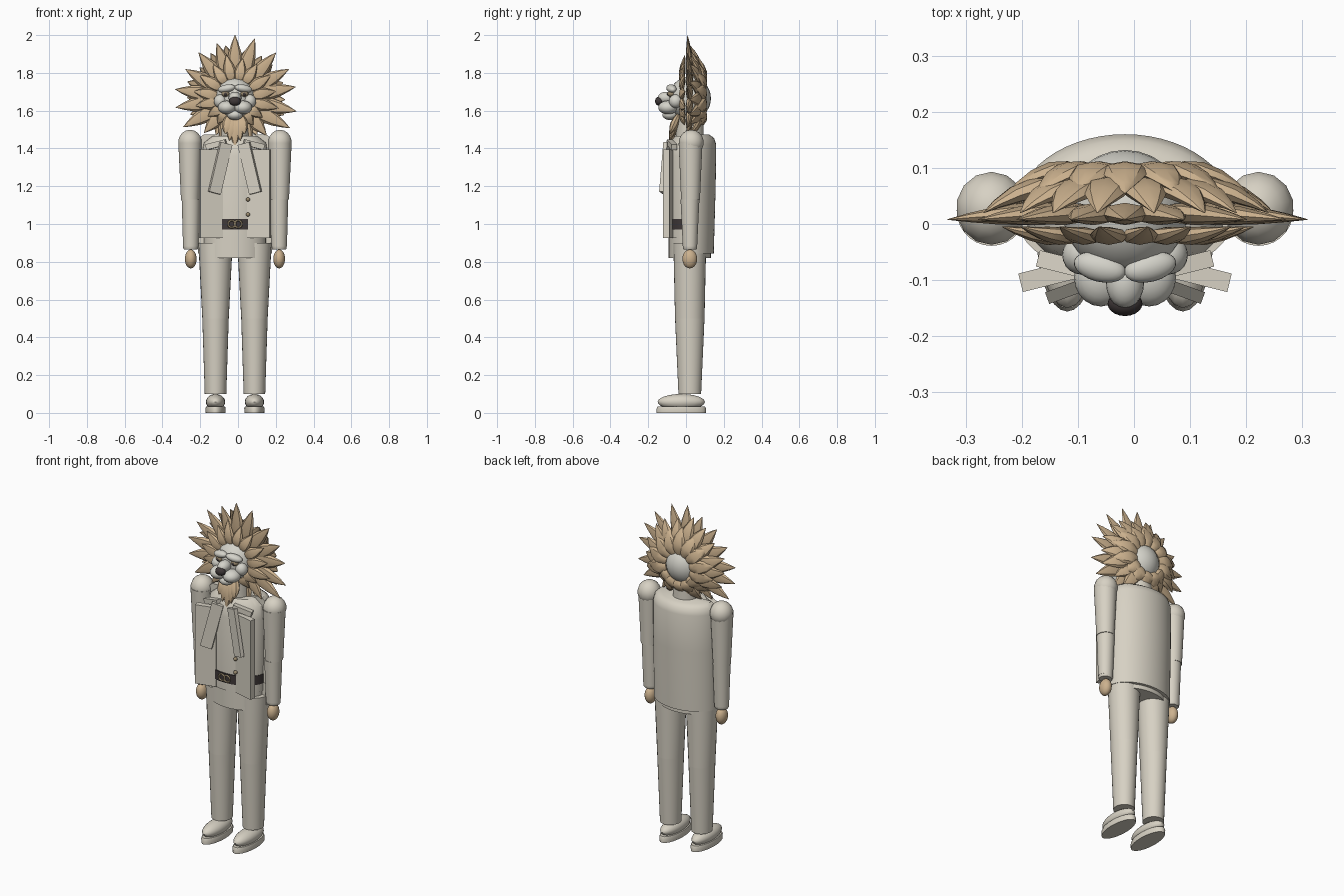
import bpy, bmesh, math, random
from mathutils import Matrix, Vector

random.seed(4)
if "Cube" in bpy.data.objects:
    bpy.data.objects.remove(bpy.data.objects["Cube"], do_unlink=True)

CX = -0.016          # middle line of the figure
MANE_Z = 1.665       # centre of the mane
SIDES = ((1, "left"), (-1, "right"))


def material(name, r, g, b):
    m = bpy.data.materials.new(name)
    m.use_nodes = True
    m.diffuse_color = (r, g, b, 1)
    m.node_tree.nodes["Principled BSDF"].inputs["Base Color"].default_value = (r, g, b, 1)
    return m


CLOTH = material("cream cloth", 0.68, 0.64, 0.55)
FUR = material("pale fur", 0.66, 0.65, 0.59)
TAN = material("tan mane", 0.60, 0.44, 0.27)
DARK = material("dark brown", 0.05, 0.04, 0.04)
BRASS = material("dull brass", 0.33, 0.26, 0.16)


def finish(name, bm, mat, angle=40):
    bmesh.ops.recalc_face_normals(bm, faces=bm.faces)
    me = bpy.data.meshes.new(name)
    bm.to_mesh(me)
    bm.free()
    me.materials.append(mat)
    ob = bpy.data.objects.new(name, me)
    bpy.context.collection.objects.link(ob)
    bpy.ops.object.select_all(action='DESELECT')
    ob.select_set(True)
    bpy.context.view_layer.objects.active = ob
    if angle:
        bpy.ops.object.shade_smooth_by_angle(angle=math.radians(angle))
    return ob


def ball(name, loc, size, mat, seg=20):
    bm = bmesh.new()
    bmesh.ops.create_uvsphere(bm, u_segments=seg, v_segments=seg // 2 + 2, radius=1,
                              matrix=Matrix.Translation(loc) @ Matrix.Diagonal((*size, 1)))
    return finish(name, bm, mat)


def box(name, loc, size, mat, turn=0, lean=0):
    bm = bmesh.new()
    m = (Matrix.Translation(loc) @ Matrix.Rotation(math.radians(turn), 4, 'Z')
         @ Matrix.Rotation(math.radians(lean), 4, 'Y') @ Matrix.Diagonal((*size, 1)))
    bmesh.ops.create_cube(bm, size=1, matrix=m)
    return finish(name, bm, mat, 0)


def skin(bm, rings):
    """Join matching rings of points and cap both ends."""
    vs = [[bm.verts.new(p) for p in ring] for ring in rings]
    n = len(vs[0])
    for a, b in zip(vs, vs[1:]):
        for i in range(n):
            bm.faces.new((a[i], a[(i + 1) % n], b[(i + 1) % n], b[i]))
    bm.faces.new(vs[0][::-1])
    bm.faces.new(vs[-1])


def tube(name, x, y, sections, mat, seg=28, arc=2 * math.pi):
    """Stack of elliptical (z, rx, ry) sections; arc = pi keeps the rear half."""
    steps = seg if arc > 6 else seg + 1
    rings = [[(x + rx * math.cos(arc * i / seg), y + ry * math.sin(arc * i / seg), z)
              for i in range(steps)] for z, rx, ry in sections]
    bm = bmesh.new()
    skin(bm, rings)
    return finish(name, bm, mat)


PETAL = ((0, 0.45), (0.2, 0.85), (0.42, 1), (0.65, 0.78), (0.85, 0.4), (1, 0.03))


def petal(bm, a, start, mid, end, width, thick):
    """Leaf-shaped lock along a curve of (radius, y) points, turned by angle a."""
    out = Vector((math.cos(a), 0, math.sin(a)))
    side = Vector((-math.sin(a), 0, math.cos(a)))
    back = Vector((0, 1, 0))
    p0, p1, p2 = Vector(start), Vector(mid), Vector(end)
    centre = Vector((CX, 0, MANE_Z))
    rings = []
    for t, w in PETAL:
        p = p0 * (1 - t) ** 2 + p1 * 2 * t * (1 - t) + p2 * t * t
        d = (p1 - p0) * (1 - t) + (p2 - p1) * t
        d.normalize()
        up = back * d.x - out * d.y
        c = centre + out * p.x + back * p.y
        rings.append([c + side * width * w * math.cos(k * math.pi / 4)
                      + up * thick * w * math.sin(k * math.pi / 4) for k in range(8)])
    skin(bm, rings)


def mane_ring(name, count, start, mid, end, width, thick, jitter, offset=0):
    bm = bmesh.new()
    for i in range(count):
        a = math.pi / 2 + 2 * math.pi * (i + offset) / count
        f = 1 + (random.uniform(-jitter, 0) if i else 0)
        if math.cos(a) < -0.3:
            f *= 0.96
        if math.sin(a) < -0.55:
            f *= 0.8
        petal(bm, a + (random.uniform(-0.04, 0.04) if i else 0), start,
              (mid[0] * f, mid[1]), (end[0] * f, end[1]), width, thick)
    finish(name, bm, TAN, 35)


# Legs, shoes, arms and hands
for s, side in SIDES:
    x = CX + s * 0.103
    tube(side + "_lower_leg", x, 0.02, ((0.1, 0.057, 0.06), (0.5, 0.07, 0.078)), CLOTH)
    tube(side + "_upper_leg", x, 0.02, ((0.5, 0.07, 0.078), (0.9, 0.091, 0.087)), CLOTH)
    ball(side + "_shoe", (x, -0.025, 0.058), (0.051, 0.125, 0.042), CLOTH)
    tube(side + "_sole", x, -0.025, ((0, 0.052, 0.13), (0.022, 0.054, 0.131),
                                     (0.035, 0.05, 0.125)), CLOTH)
    x = CX + s * 0.238
    ball(side + "_shoulder", (x, 0.028, 1.432), (0.064, 0.066, 0.067), CLOTH, 14)
    tube(side + "_upper_arm", x, 0.024, ((1.13, 0.048, 0.05), (1.43, 0.062, 0.063)), CLOTH)
    x = CX + s * 0.234
    tube(side + "_lower_arm", x, 0.021, ((0.88, 0.041, 0.038), (1.13, 0.048, 0.05)), CLOTH)
    tube(side + "_cuff", x, 0.021, ((0.865, 0.036, 0.034), (0.872, 0.04, 0.038),
                                    (0.89, 0.04, 0.038)), CLOTH)
    ball(side + "_hand", (x, 0.02, 0.815), (0.031, 0.039, 0.05), TAN)

# Torso, hips and jacket
tube("hips", CX, 0.02, ((0.82, 0.165, 0.112), (0.94, 0.165, 0.112)), CLOTH)
tube("shirt", CX, 0.02, ((0.925, 0.17, 0.118), (1.36, 0.178, 0.118), (1.43, 0.165, 0.105),
                         (1.465, 0.12, 0.08)), CLOTH)
tube("jacket_back", CX, 0.015, ((0.845, 0.195, 0.132), (1.2, 0.198, 0.142), (1.42, 0.197, 0.145),
                                (1.455, 0.188, 0.134), (1.475, 0.165, 0.105)),
     CLOTH, 28, math.pi)
tube("neck", CX, 0.02, ((1.42, 0.075, 0.075), (1.58, 0.07, 0.07)), CLOTH)
for s, side in SIDES:
    box(side + "_jacket_panel", (CX + s * 0.127, -0.09, 1.16), (0.122, 0.034, 0.47), CLOTH,
        turn=-14 * s)
    box(side + "_lapel", (CX + s * 0.078, -0.11, 1.295), (0.066, 0.022, 0.27), CLOTH,
        turn=-20 * s, lean=-14 * s)
    box(side + "_collar", (CX + s * 0.1, -0.075, 1.42), (0.11, 0.03, 0.03), CLOTH,
        turn=14 * s, lean=14 * s)

# Belt with double-ring buckle, and buttons
tube("belt", CX, 0.02, ((0.972, 0.174, 0.124), (1.027, 0.174, 0.124)), DARK)
for s, side in SIDES:
    bpy.ops.mesh.primitive_torus_add(major_segments=18, minor_segments=6, major_radius=0.019,
                                     minor_radius=0.005, location=(CX + s * 0.017, -0.106, 1.0),
                                     rotation=(math.pi / 2, 0, 0))
    bpy.context.object.name = side + "_buckle_ring"
    bpy.context.object.data.materials.append(BRASS)
    bpy.ops.object.shade_smooth()
for i in range(2):
    ball("button_%d" % (i + 1), (0.053, -0.1, 1.05 + 0.08 * i), (0.011, 0.012, 0.011), BRASS, 12)

# Head and face
ball("head", (CX, 0.02, 1.665), (0.11, 0.112, 0.115), FUR, 28)
ball("nose_bridge", (CX, -0.105, 1.668), (0.034, 0.045, 0.032), FUR)
ball("nose", (CX, -0.142, 1.65), (0.031, 0.022, 0.024), DARK)
ball("chin", (CX, -0.085, 1.578), (0.042, 0.04, 0.028), FUR)
for s, side in SIDES:
    ball(side + "_muzzle", (CX + s * 0.043, -0.095, 1.617), (0.048, 0.052, 0.036), FUR)
    ball(side + "_cheek", (CX + s * 0.078, -0.055, 1.65), (0.034, 0.035, 0.036), FUR)
    ball(side + "_eye", (CX + s * 0.05, -0.078, 1.69), (0.021, 0.02, 0.017), BRASS)
    ball(side + "_pupil", (CX + s * 0.05, -0.091, 1.688), (0.01, 0.009, 0.011), DARK, 12)
    brow = ball(side + "_brow", (0, 0, 0), (0.048, 0.026, 0.021), FUR)
    brow.location = (CX + s * 0.045, -0.077, 1.717)
    brow.rotation_euler = (0, math.radians(10 * s), math.radians(14 * s))

# Mane in layers from the longest locks to the hood at the back, then the beard
mane_ring("mane_long", 18, (0.09, 0.02), (0.2, 0.02), (0.335, 0.008), 0.043, 0.02, 0.06)
mane_ring("mane_front", 16, (0.095, -0.02), (0.15, -0.028), (0.235, -0.005), 0.034, 0.016, 0.12, 0.5)
mane_ring("mane_middle", 18, (0.09, 0.07), (0.2, 0.075), (0.285, 0.02), 0.042, 0.02, 0.1, 0.5)
mane_ring("mane_back", 14, (0.08, 0.095), (0.15, 0.105), (0.225, 0.055), 0.042, 0.018, 0.06)

bm = bmesh.new()
for turn, reach in ((0, 0.265), (0.13, 0.225), (-0.13, 0.225), (0.27, 0.195), (-0.27, 0.195)):
    petal(bm, -math.pi / 2 + turn, (0.09, -0.04), (0.16, -0.07), (reach, -0.085), 0.032, 0.022)
finish("beard", bm, TAN, 35)
